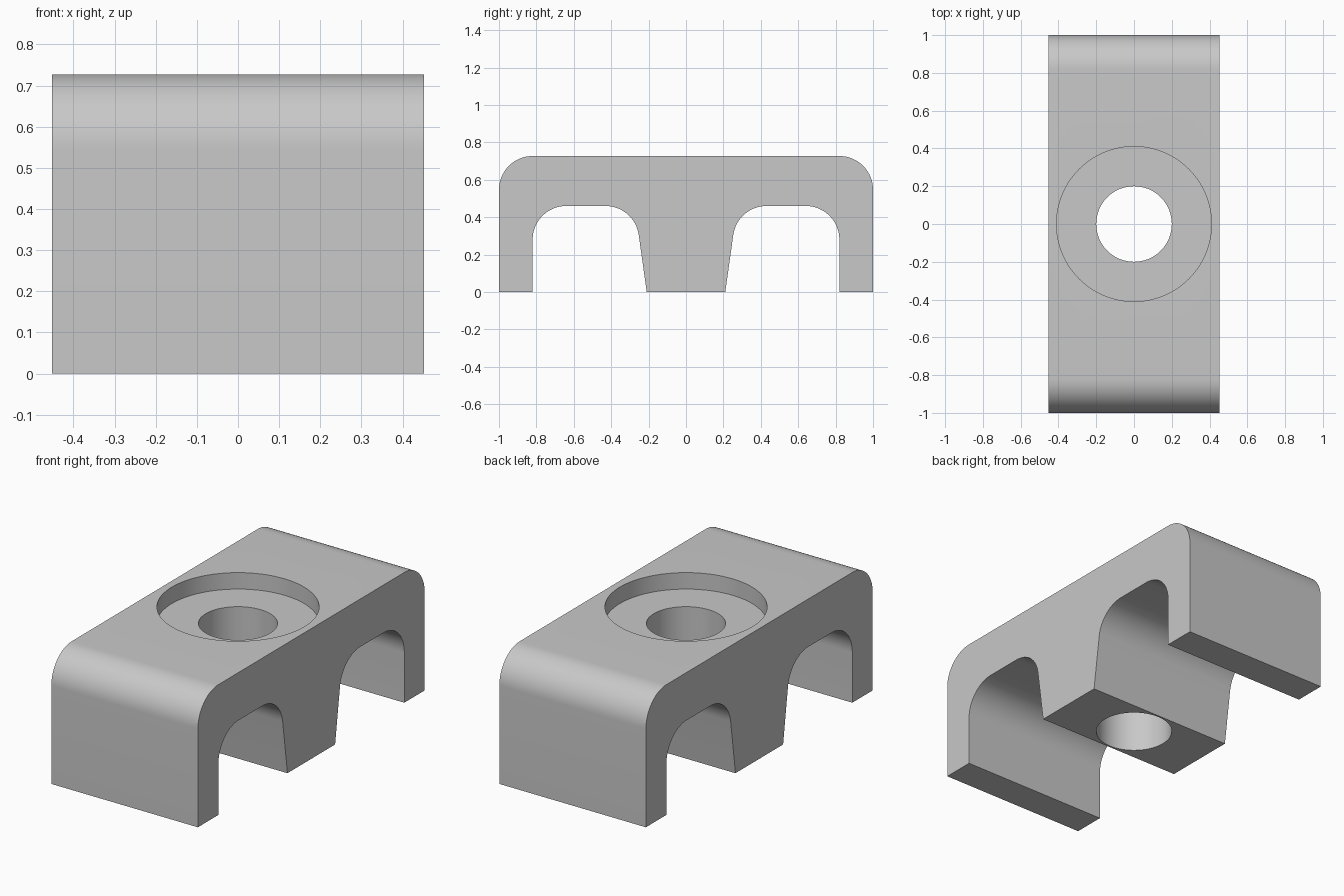
import bpy
import bmesh
from math import atan, cos, sin, pi, radians

if "Cube" in bpy.data.objects:
    bpy.data.objects.remove(bpy.data.objects["Cube"])

WIDTH, TOP, ARCH, R = 0.905, 0.727, 0.46, 0.18
SLOPE = 0.14      # taper of the central post
POST = 0.21       # half width of the post foot
INNER = 0.82      # inside face of the end legs

grey = bpy.data.materials.new("plain grey")
grey.use_nodes = True
colour = (0.58, 0.58, 0.58, 1)
grey.diffuse_color = colour
grey.node_tree.nodes["Principled BSDF"].inputs["Base Color"].default_value = colour


def arc(cy, cz, start, end, steps=16):
    """Points of a rounded corner of radius R."""
    angles = [start + (end - start) * i / steps for i in range(steps + 1)]
    return [(cy + R * cos(a), cz + R * sin(a)) for a in angles]


def make_object(name, bm):
    bmesh.ops.recalc_face_normals(bm, faces=bm.faces)
    mesh = bpy.data.meshes.new(name)
    bm.to_mesh(mesh)
    bm.free()
    mesh.materials.append(grey)
    obj = bpy.data.objects.new(name, mesh)
    bpy.context.collection.objects.link(obj)
    return obj


def cut_hole(target, name, radius, bottom, top):
    """Drill a vertical round hole through the centre."""
    bpy.ops.mesh.primitive_cylinder_add(vertices=96, radius=radius, depth=top - bottom,
                                        location=(0, 0, (top + bottom) / 2))
    cutter = bpy.context.object
    cutter.name = name
    cutter.data.materials.append(grey)
    mod = target.modifiers.new(name, "BOOLEAN")
    mod.operation = "DIFFERENCE"
    mod.solver = "EXACT"
    mod.object = cutter
    bpy.context.view_layer.objects.active = target
    bpy.ops.object.modifier_apply(modifier=name)
    bpy.data.objects.remove(cutter)


# Half of the side profile, from the post foot round to the top
tilt = atan(SLOPE)
post_corner = POST + (ARCH - R) * SLOPE + R / cos(tilt)
half = [(POST, 0)]
half += arc(post_corner, ARCH - R, pi - tilt, pi / 2)
half += arc(INNER - R, ARCH - R, pi / 2, 0)
half += [(INNER, 0), (1, 0)]
half += arc(1 - R, TOP - R, 0, pi / 2)
outline = half + [(-y, z) for y, z in reversed(half)]

# Clamp body extruded across its width
bm = bmesh.new()
face = bm.faces.new([bm.verts.new((-WIDTH / 2, y, z)) for y, z in outline])
extruded = bmesh.ops.extrude_face_region(bm, geom=[face], use_keep_orig=True)
moved = [v for v in extruded["geom"] if isinstance(v, bmesh.types.BMVert)]
bmesh.ops.translate(bm, verts=moved, vec=(WIDTH, 0, 0))
body = make_object("clamp_body", bm)

# Bolt hole and its shallow counterbore
cut_hole(body, "bolt_hole", 0.2, -0.2, 1)
cut_hole(body, "counterbore", 0.41, TOP - 0.092, 1)

bpy.ops.object.select_all(action="DESELECT")
body.select_set(True)
bpy.context.view_layer.objects.active = body
bpy.ops.object.shade_smooth_by_angle(angle=radians(30))
